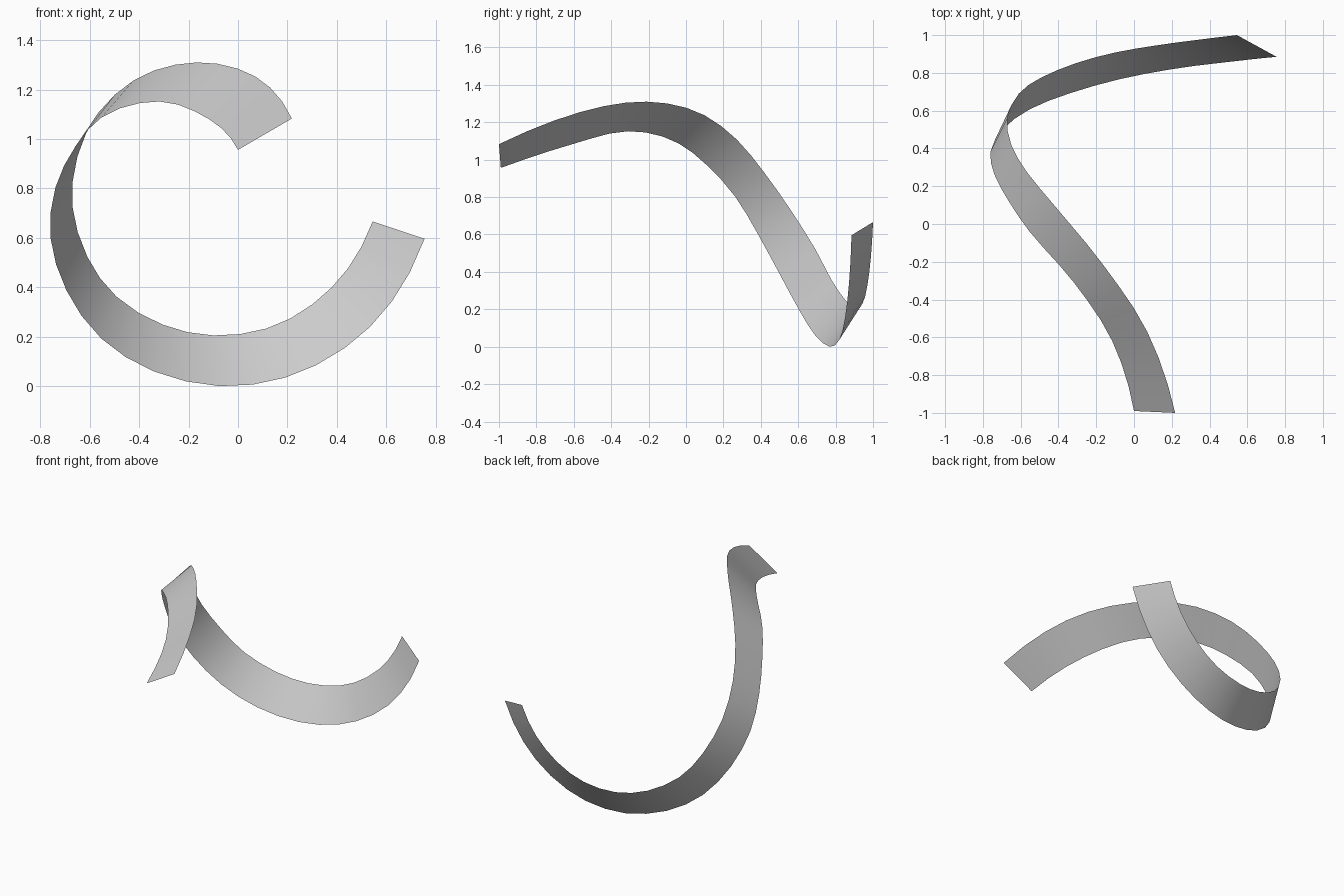
import bpy
import bmesh
from mathutils import Vector

if "Cube" in bpy.data.objects:
    bpy.data.objects.remove(bpy.data.objects["Cube"])

# Ribbon rungs: position along the strip, outer edge point, inner edge point
RUNGS = [
    (0, (.755, .885, .60), (.545, 1.0, .67)),
    (3, (.536, .862, .245), (.379, .98, .403)),
    (6, (.19, .818, .038), (.115, .945, .237)),
    (8, (-.075, .767, .004), (-.10, .908, .209)),
    (10, (-.34, .692, .063), (-.306, .852, .253)),
    (12, (-.553, .607, .196), (-.492, .775, .366)),
    (14, (-.694, .502, .39), (-.61, .69, .528)),
    (16, (-.759, .385, .605), (-.67, .563, .73)),
    (18, (-.739, .262, .808), (-.65, .42, .933)),
    (20, (-.658, .112, .974), (-.565, .272, 1.111)),
    (22, (-.553, -.04, 1.091), (-.423, .10, 1.241)),
    (25, (-.318, -.31, 1.156), (-.168, -.21, 1.314)),
    (28, (-.115, -.62, 1.083), (.07, -.57, 1.257)),
    (31, (0, -.99, .96), (.218, -1.0, 1.087)),
]


def smooth_edge(keys, pts, count):
    """Cubic curve through the points, sampled at whole positions."""
    pts = [Vector(p) for p in pts]
    n = len(pts)
    slope = [(pts[i + 1] - pts[i]) / (keys[i + 1] - keys[i]) for i in range(n - 1)]
    tan = [Vector()] * n
    for i in range(1, n - 1):
        h0, h1 = keys[i] - keys[i - 1], keys[i + 1] - keys[i]
        tan[i] = (slope[i - 1] * h1 + slope[i] * h0) / (h0 + h1)
    tan[0] = slope[0] * 2 - tan[1]
    tan[-1] = slope[-1] * 2 - tan[-2]
    out = []
    for t in range(count):
        i = max(k for k in range(n - 1) if keys[k] <= t)
        h = keys[i + 1] - keys[i]
        u = (t - keys[i]) / h
        out.append(pts[i] * (2 * u**3 - 3 * u**2 + 1) + tan[i] * h * (u**3 - 2 * u**2 + u)
                   + pts[i + 1] * (3 * u**2 - 2 * u**3) + tan[i + 1] * h * (u**3 - u**2))
    return out


keys = [r[0] for r in RUNGS]
outer = smooth_edge(keys, [r[1] for r in RUNGS], 32)
inner = smooth_edge(keys, [r[2] for r in RUNGS], 32)

# Thin twisted ribbon: one quad between each pair of rungs
bm = bmesh.new()
rows = [(bm.verts.new(a), bm.verts.new(b)) for a, b in zip(outer, inner)]
for (a0, b0), (a1, b1) in zip(rows, rows[1:]):
    bm.faces.new((a0, b0, b1, a1)).smooth = True

# Rest the lowest point on the ground
low = min(v.co.z for v in bm.verts)
bmesh.ops.translate(bm, verts=bm.verts, vec=(0, 0, -low))

mesh = bpy.data.meshes.new("ribbon")
bm.to_mesh(mesh)
bm.free()
ribbon = bpy.data.objects.new("ribbon", mesh)
bpy.context.collection.objects.link(ribbon)

# Plain light grey
grey = bpy.data.materials.new("light grey")
grey.diffuse_color = (.6, .6, .6, 1)
grey.use_nodes = True
grey.node_tree.nodes["Principled BSDF"].inputs["Base Color"].default_value = grey.diffuse_color
mesh.materials.append(grey)
